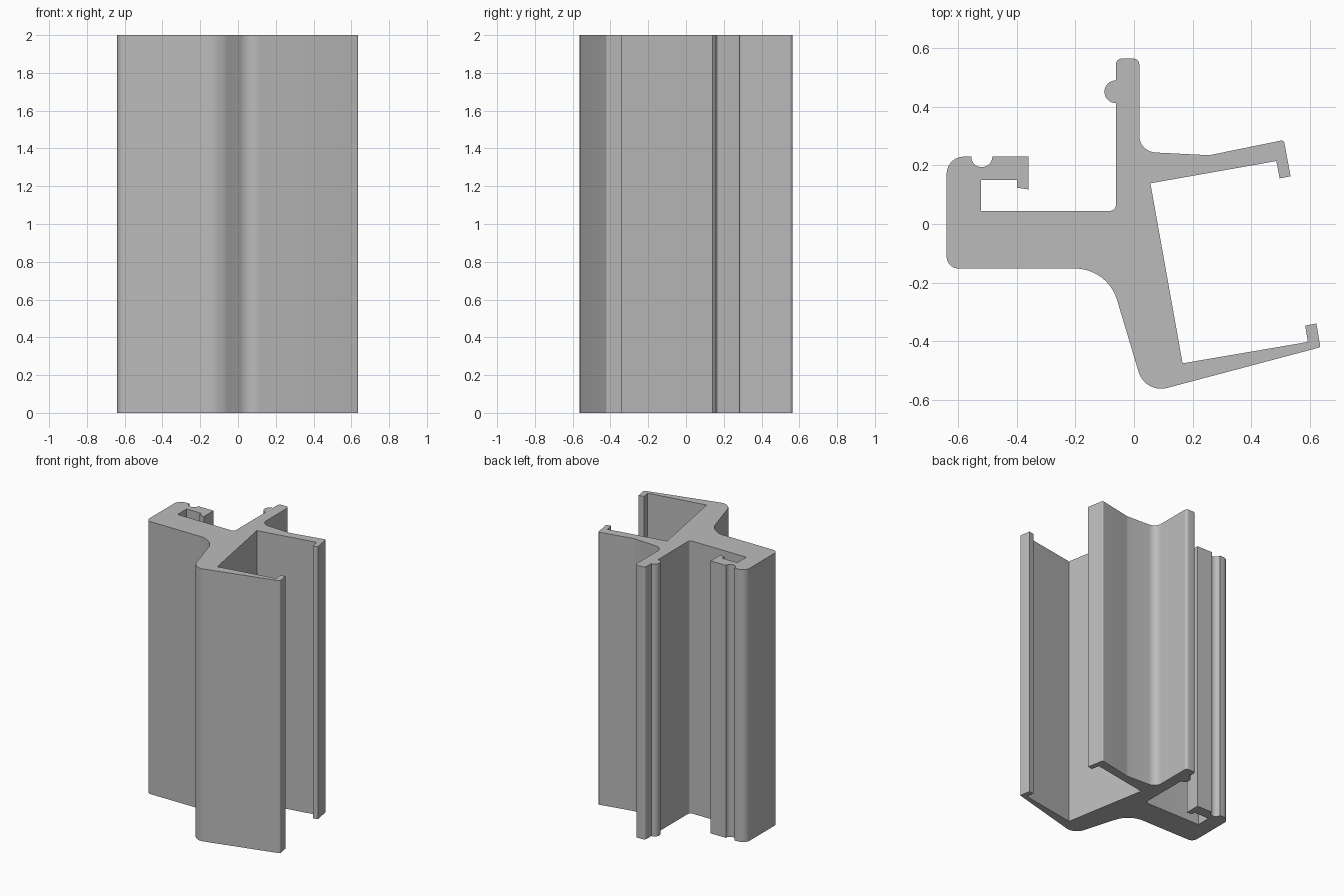
import bpy, bmesh, math
from mathutils import Vector

if "Cube" in bpy.data.objects:
    bpy.data.objects.remove(bpy.data.objects["Cube"])

HEIGHT = 2.0


def arc(cx, cy, r, a0, a1, n=16):
    """Points on a circular arc, as sharp profile corners."""
    angles = [math.radians(a0 + (a1 - a0) * i / n) for i in range(n + 1)]
    return [(cx + r * math.cos(a), cy + r * math.sin(a), 0) for a in angles]


def rounded(corners, n=10):
    """Replace each (x, y, radius) corner by a tangent fillet."""
    out = []
    for i, (x, y, r) in enumerate(corners):
        p = Vector((x, y))
        if r == 0:
            out.append(p)
            continue
        a = (Vector(corners[i - 1][:2]) - p).normalized()
        b = (Vector(corners[(i + 1) % len(corners)][:2]) - p).normalized()
        half = a.angle(b) / 2
        centre = p + (a + b).normalized() * (r / math.sin(half))
        start = p + a * (r / math.tan(half)) - centre
        end = p + b * (r / math.tan(half)) - centre
        sweep = start.angle_signed(end)
        a0 = math.atan2(start.y, start.x)
        for k in range(n + 1):
            t = a0 - sweep * k / n
            out.append(centre + Vector((math.cos(t), math.sin(t))) * r)
    return out


# Cross-section, clockwise from the lower left corner
corners = [(-0.64, -0.152, 0.04), (-0.64, 0.23, 0.058)]
# Round groove in the hooked lip
corners += arc(-0.52, 0.23, 0.036, 180, 360)
# Hooked lip and its slot
corners += [(-0.36, 0.23, 0), (-0.36, 0.118, 0), (-0.40, 0.124, 0), (-0.40, 0.15, 0),
            (-0.522, 0.15, 0), (-0.522, 0.045, 0), (-0.062, 0.045, 0.02)]
# Half-round bead on the upright fin
corners += arc(-0.062, 0.452, 0.039, 270, 90)
# Fin top and fillet into the upper arm
corners += [(-0.062, 0.565, 0.02), (0.018, 0.565, 0.02), (0.018, 0.247, 0.058),
            (0.257, 0.235, 0.1)]
# Upper arm tip, inner channel and lower arm tip
corners += [(0.512, 0.287, 0.01), (0.535, 0.163, 0), (0.498, 0.156, 0), (0.486, 0.215, 0),
            (0.056, 0.139, 0), (0.166, -0.476, 0), (0.594, -0.403, 0), (0.585, -0.347, 0),
            (0.623, -0.340, 0), (0.637, -0.421, 0.008)]
# Rounded heel and large fillet back to the base
corners += [(0.038, -0.580, 0.08), (-0.090, -0.152, 0.15)]

# Extrude the section to full height
bm = bmesh.new()
face = bm.faces.new([bm.verts.new((p.x, p.y, 0)) for p in rounded(corners)])
top = bmesh.ops.extrude_face_region(bm, geom=[face], use_keep_orig=True)
bmesh.ops.translate(bm, vec=(0, 0, HEIGHT),
                    verts=[v for v in top["geom"] if isinstance(v, bmesh.types.BMVert)])
bmesh.ops.recalc_face_normals(bm, faces=bm.faces)
mesh = bpy.data.meshes.new("extruded_profile")
bm.to_mesh(mesh)
bm.free()

grey = bpy.data.materials.new("plain grey")
grey.diffuse_color = (0.5, 0.5, 0.5, 1)
grey.use_nodes = True
grey.node_tree.nodes["Principled BSDF"].inputs["Base Color"].default_value = grey.diffuse_color
mesh.materials.append(grey)

profile = bpy.data.objects.new("extruded_profile", mesh)
bpy.context.collection.objects.link(profile)
bpy.context.view_layer.objects.active = profile
profile.select_set(True)
bpy.ops.object.shade_smooth_by_angle(angle=math.radians(30))
